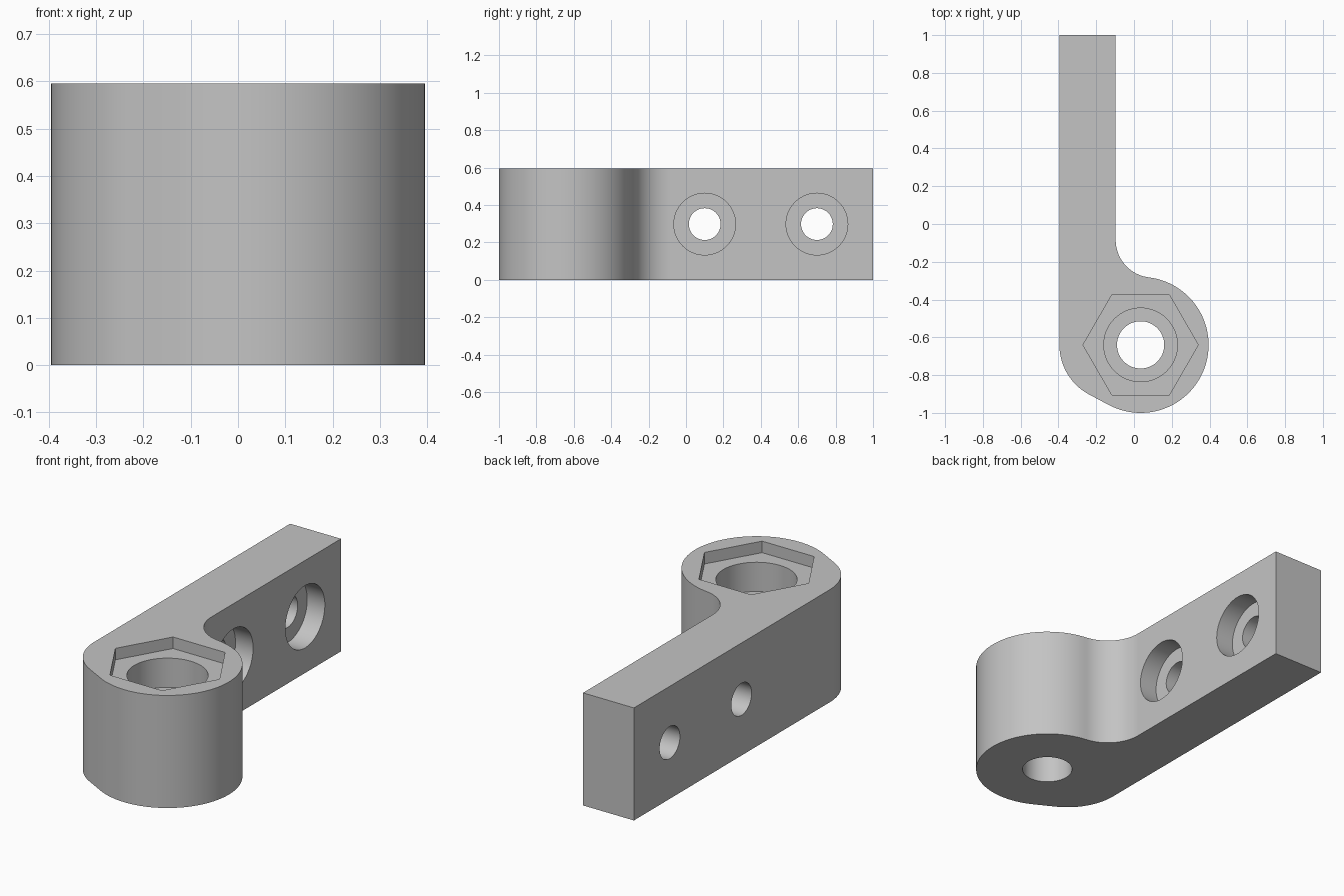
import bpy, bmesh
from math import sin, cos, pi, radians, sqrt, asin, atan2
from mathutils import Matrix, Vector

if "Cube" in bpy.data.objects:
    bpy.data.objects.remove(bpy.data.objects["Cube"], do_unlink=True)

HEIGHT, MID = 0.596, 0.298
LEFT, INNER = -0.395, -0.097       # the two long faces of the arm
BOSS, BOSS_R = Vector((0.035, -0.64)), 0.36
CORNER_R, FILLET_R = 0.298, 0.2

grey = bpy.data.materials.new("plain_grey")
grey.use_nodes = True
colour = (0.55, 0.55, 0.55, 1)
grey.diffuse_color = colour
grey.node_tree.nodes["Principled BSDF"].inputs["Base Color"].default_value = colour


def arc(centre, r, start, end, n):
    return [(centre[0] + r * cos(start + (end - start) * i / n),
             centre[1] + r * sin(start + (end - start) * i / n)) for i in range(n + 1)]


def make_object(name, bm):
    mesh = bpy.data.meshes.new(name)
    bmesh.ops.recalc_face_normals(bm, faces=bm.faces)
    bm.to_mesh(mesh)
    bm.free()
    mesh.materials.append(grey)
    obj = bpy.data.objects.new(name, mesh)
    bpy.context.collection.objects.link(obj)
    return obj


def cut(target, r, sides, start, end, axis):
    """Cut a prism out of target, from start to end along z or x."""
    bm = bmesh.new()
    turn = Matrix.Rotation(pi / 2, 4, 'Y') if axis == 'X' else Matrix()
    place = Matrix.Translation((Vector(start) + Vector(end)) / 2) @ turn
    bmesh.ops.create_cone(bm, cap_ends=True, segments=sides, radius1=r, radius2=r,
                          depth=(Vector(end) - Vector(start)).length, matrix=place)
    if sides == 6:
        # Corners of the hexagon point along x
        first = max(bm.verts, key=lambda v: v.co.x).co - place.translation
        bmesh.ops.rotate(bm, cent=place.translation, verts=bm.verts,
                         matrix=Matrix.Rotation(-atan2(first.y, first.x), 3, 'Z'))
    cutter = make_object("cutter", bm)
    cutter.hide_render = True
    mod = target.modifiers.new("cut", 'BOOLEAN')
    mod.operation, mod.solver, mod.object = 'DIFFERENCE', 'EXACT', cutter
    bpy.context.view_layer.objects.active = target
    bpy.ops.object.modifier_apply(modifier=mod.name)
    bpy.data.objects.remove(cutter, do_unlink=True)


# Bracket outline: arm, rounded corner, round boss and inner fillet
corner = (LEFT + CORNER_R, BOSS.y)
tangent = 1.5 * pi - asin((BOSS_R - CORNER_R) / (BOSS.x - corner[0]))
fillet_x = INNER + FILLET_R
fillet = (fillet_x, BOSS.y + sqrt((BOSS_R + FILLET_R) ** 2 - (fillet_x - BOSS.x) ** 2))
meet = atan2(fillet[1] - BOSS.y, fillet[0] - BOSS.x)
outline = [(INNER, 1), (LEFT, 1)]
outline += arc(corner, CORNER_R, pi, tangent, 16)
outline += arc(BOSS, BOSS_R, tangent, 2 * pi + meet, 56)
outline += arc(fillet, FILLET_R, pi + meet, pi, 20)[1:]
if (outline[-1][0] - INNER) ** 2 > 1e-4:
    outline[-1] = (INNER, fillet[1])

bm = bmesh.new()
base = bm.faces.new([bm.verts.new((x, y, 0)) for x, y in outline])
raised = bmesh.ops.extrude_face_region(bm, geom=[base], use_keep_orig=True)
bmesh.ops.translate(bm, vec=(0, 0, HEIGHT),
                    verts=[g for g in raised["geom"] if isinstance(g, bmesh.types.BMVert)])
bracket = make_object("hinge_bracket", bm)

# Boss: through hole, round counterbore and hexagonal nut recess
for r, sides, floor in ((0.125, 64, -0.1), (0.195, 64, 0.38), (0.305, 6, 0.535)):
    cut(bracket, r, sides, (BOSS.x, BOSS.y, floor), (BOSS.x, BOSS.y, HEIGHT + 0.1), 'Z')

# Arm: two screw holes with counterbores on the inner face
for y in (0.1, 0.7):
    cut(bracket, 0.085, 48, (LEFT - 0.1, y, MID), (INNER + 0.05, y, MID), 'X')
    cut(bracket, 0.165, 64, (INNER - 0.103, y, MID), (INNER + 0.05, y, MID), 'X')

bpy.ops.object.select_all(action='DESELECT')
bracket.select_set(True)
bpy.context.view_layer.objects.active = bracket
bpy.ops.object.shade_smooth_by_angle(angle=radians(30))
